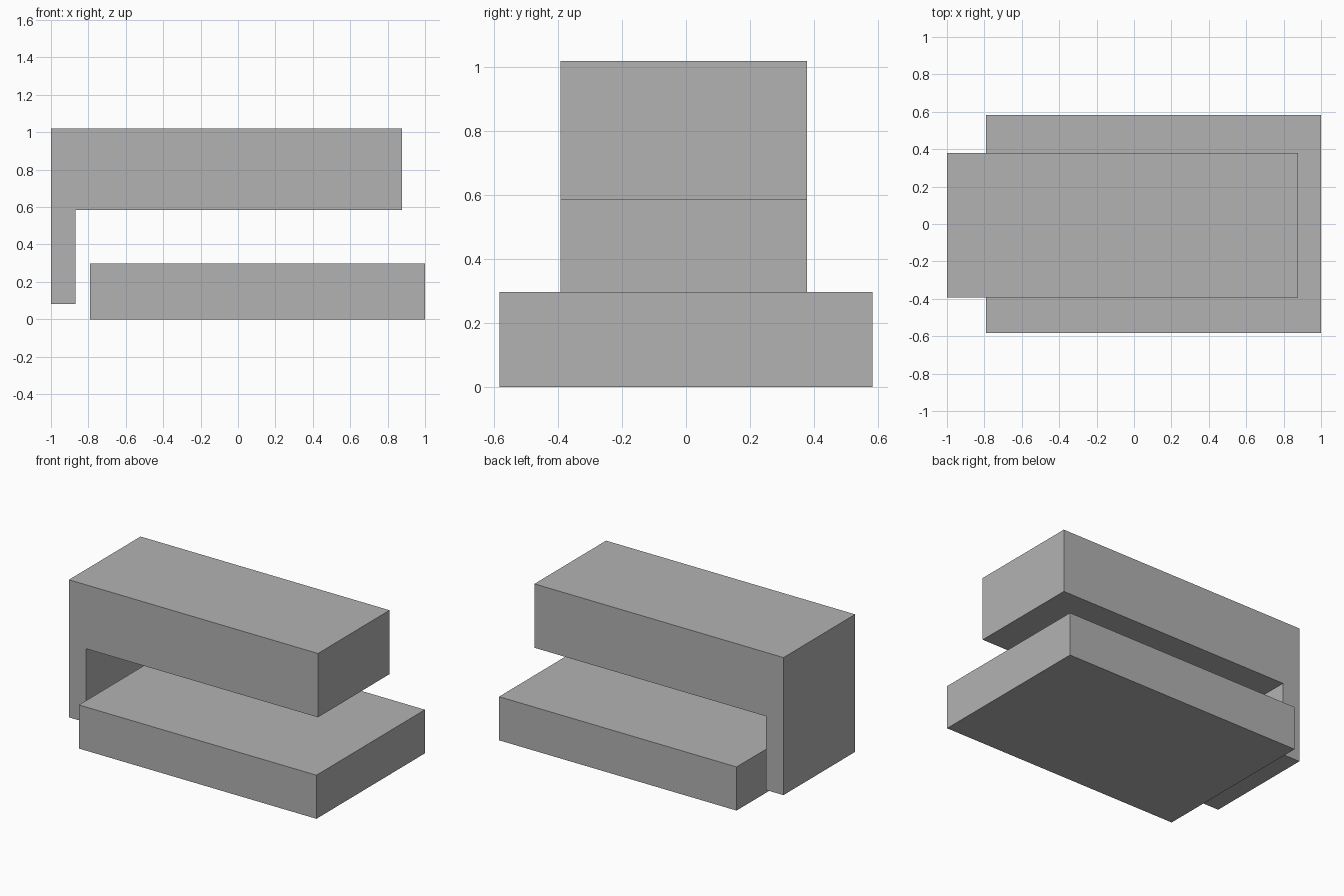
import bpy
import bmesh

cube = bpy.data.objects.get("Cube")
if cube:
    bpy.data.objects.remove(cube, do_unlink=True)

# Single flat grey
grey = bpy.data.materials.new("plain_grey")
grey.use_nodes = True
colour = (0.448, 0.448, 0.448, 1.0)
grey.diffuse_color = colour
grey.node_tree.nodes["Principled BSDF"].inputs["Base Color"].default_value = colour


def extrude_profile(name, profile, y_front, y_back):
    """Extrude an outline in the XZ plane from y_front to y_back."""
    bm = bmesh.new()
    face = bm.faces.new([bm.verts.new((x, y_front, z)) for x, z in profile])
    result = bmesh.ops.extrude_face_region(bm, geom=[face], use_keep_orig=True)
    moved = [g for g in result["geom"] if isinstance(g, bmesh.types.BMVert)]
    bmesh.ops.translate(bm, verts=moved, vec=(0, y_back - y_front, 0))
    bmesh.ops.recalc_face_normals(bm, faces=bm.faces)
    mesh = bpy.data.meshes.new(name)
    bm.to_mesh(mesh)
    bm.free()
    mesh.materials.append(grey)
    obj = bpy.data.objects.new(name, mesh)
    bpy.context.collection.objects.link(obj)
    return obj


# Wide low slab
extrude_profile("base_slab",
                [(-0.79, 0), (1, 0), (1, 0.297), (-0.79, 0.297)],
                -0.584, 0.584)

# Beam above the slab with a thin leg hanging down at one end
extrude_profile("overhanging_beam",
                [(-1, 0.083), (-0.87, 0.083), (-0.87, 0.585),
                 (0.877, 0.585), (0.877, 1.02), (-1, 1.02)],
                -0.392, 0.379)
